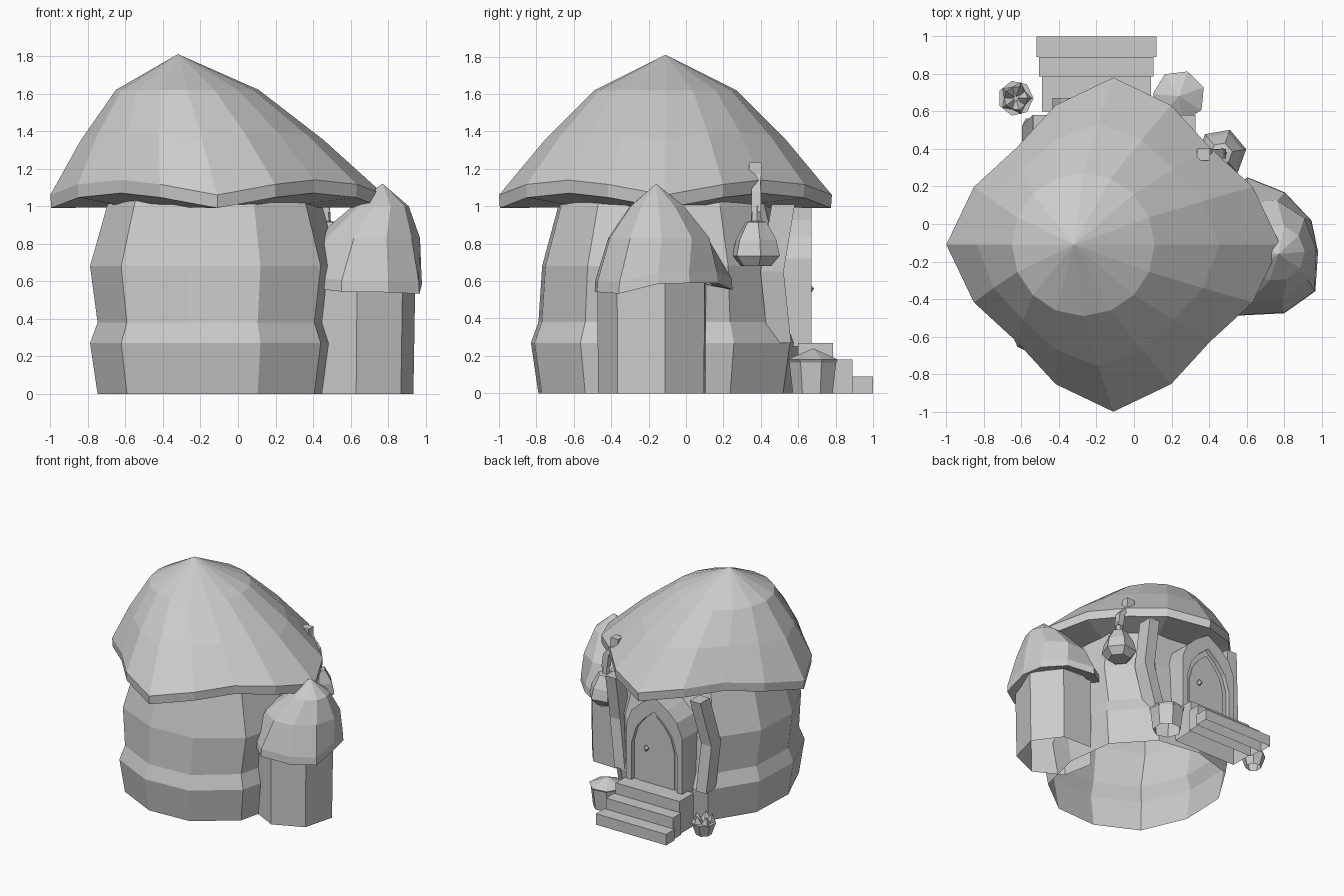
import bpy, bmesh
from math import sin, cos, pi, radians
from mathutils import Vector

if "Cube" in bpy.data.objects:
    bpy.data.objects.remove(bpy.data.objects["Cube"])

clay = bpy.data.materials.new("plain_grey")
clay.use_nodes = True
GREY = (0.6, 0.6, 0.6, 1)
clay.diffuse_color = GREY
clay.node_tree.nodes["Principled BSDF"].inputs["Base Color"].default_value = GREY


def finish(name, bm):
    bmesh.ops.recalc_face_normals(bm, faces=bm.faces)
    me = bpy.data.meshes.new(name)
    bm.to_mesh(me)
    bm.free()
    me.materials.append(clay)
    ob = bpy.data.objects.new(name, me)
    bpy.context.collection.objects.link(ob)


def loft(name, rings, caps=(True, True)):
    """Skin a list of rings of points; a ring of one point closes to a tip."""
    bm = bmesh.new()
    loops = [[bm.verts.new(p) for p in r] for r in rings]
    for a, b in zip(loops, loops[1:]):
        for i in range(len(a)):
            j = (i + 1) % len(a)
            if len(b) == 1:
                bm.faces.new((a[i], a[j], b[0]))
            else:
                bm.faces.new((a[i], a[j], b[j], b[i]))
    for end, cap in zip((loops[0], loops[-1]), caps):
        if cap and len(end) > 2:
            bm.faces.new(end)
    finish(name, bm)


OPEN = (False, False)
OPEN_BASE = (False, True)


def ring(n, x, y, z, rx, ry=None, turn=0.0, wave=None):
    """Polygon ring; wave(angle) returns (radius factor, height offset)."""
    pts = []
    for i in range(n):
        t = radians(turn) + 2 * pi * i / n
        k, dz = wave(t) if wave else (1, 0)
        pts.append((x + rx * k * cos(t), y + (ry or rx) * k * sin(t), z + dz))
    return pts


def beam(name, path, w, d):
    """Square timber through the points of a mostly upright path."""
    loft(name, [[(x - w, y - d, z), (x + w, y - d, z), (x + w, y + d, z), (x - w, y + d, z)]
                for x, y, z in path])


def arch(cx, half, y, z0, spring, top):
    """Pointed arch outline at depth y."""
    pts = [(cx + half, y, z0)]
    for s, steps in ((1, range(4)), (-1, range(2, -1, -1))):
        for i in steps:
            f = i / 3
            pts.append((cx + s * half * (1 - f ** 1.5), y, spring + (top - spring) * f ** 0.75))
    return pts + [(cx - half, y, z0)]


# Main round house, open underneath
bulge = lambda t: (1 + 0.07 * abs(sin(2 * t)), 0)
BODY = [(0, .62, .675), (.27, .66, .715), (.38, .62, .675), (.68, .66, .655), (1, .57, .57), (1.1, .53, .53)]
loft("house_wall", [ring(11, -.125, -.11, z, rx, ry, -102, bulge) for z, rx, ry in BODY], OPEN)


# Drooping main roof with a scalloped eave
def scallop(t):
    f = abs(sin(2 * t))
    return 1 - .18 * f ** 1.8, .08 * f


eave = ring(16, -.11, -.11, 1.06, .89, wave=scallop)
lip = ring(16, -.11, -.11, .99, .885, wave=scallop)
under = ring(16, -.12, -.11, .995, .5)
shoulder = ring(16, -.27, -.11, 1.62, .38)
middle = [Vector(a).lerp(Vector(b), .5) + Vector((.012 * cos(i * pi / 8), .012 * sin(i * pi / 8), .012))
          for i, (a, b) in enumerate(zip(eave, shoulder))]
loft("main_roof", [under, lip, eave, middle, shoulder, [(-.32, -.11, 1.81)]], OPEN)

# Side tower, open underneath, and its drooping cap
loft("tower_wall", [ring(7, .64, -.17, 0, .3, turn=-92), ring(7, .645, -.17, .6, .305, turn=-92)], OPEN)
CAP = [(-105, .385), (-67, .39), (-37, .4), (-5, .335), (25, .33),
       (62, .33), (97, .375), (140, .34), (180, .34), (220, .36)]


def cap_ring(z, k):
    """Uneven cap edge whose longer corners hang lower."""
    return [(.65 + r * k * cos(radians(a)), -.12 + r * k * sin(radians(a)), z - .8 * (r - .335))
            for a, r in CAP]


loft("tower_roof", [
    cap_ring(.61, .7), cap_ring(.585, .99), cap_ring(.645, .98),
    ring(10, .69, -.145, .83, .28, turn=-105),
    ring(10, .76, -.155, 1.0, .15, turn=-105),
    [(.77, -.16, 1.12)]], OPEN)

# Back steps, hollow below
for i, (y0, y1) in enumerate(((.6, .785), (.785, .89), (.89, 1))):
    x0, x1 = -.49 - .015 * i, .09 + .015 * i
    rect = lambda z: [(x0, y0, z), (x1, y0, z), (x1, y1, z), (x0, y1, z)]
    loft(f"step_{3 - i}", [rect(0), rect(.27 - .09 * i)], OPEN_BASE)

# Arched doorway: surround with an opening, door set inside
DOOR_X = -.18
outer = lambda y: arch(DOOR_X, .255, y, .25, .72, 1.0)
inner = lambda y: arch(DOOR_X, .205, y, .25, .58, .88)
bm = bmesh.new()
fo, fi, bo, bi = [[bm.verts.new(p) for p in pts] for pts in (outer(.67), inner(.67), outer(.3), inner(.3))]
for a, b in ((fo, fi), (fo, bo), (fi, bi), (bo, bi)):
    for i in range(len(a) - 1):
        bm.faces.new((a[i], a[i + 1], b[i + 1], b[i]))
for i in (0, -1):
    bm.faces.new((fo[i], fi[i], bi[i], bo[i]))
finish("door_surround", bm)
loft("door", [inner(.5), inner(.635)])
loft("door_inset", [arch(DOOR_X, .165, y, .27, .57, .83) for y in (.63, .643)])
loft("door_knob", [ring(4, -.1, .66, .535, .008), ring(4, -.1, .66, .56, .025), [(-.1, .66, .585)]])

# Bent timbers on both sides of the doorway
beam("left_post", [(.21, .5, .27), (.28, .46, .65), (.28, .52, 1.01)], .047, .062)
beam("right_post", [(-.53, .5, .27), (-.55, .46, .65), (-.49, .52, 1.01)], .047, .062)

# Hanging lantern on a crooked bracket
LX, LY = .465, .375
loft("lantern", [ring(6, LX, LY, z, r, turn=10) for z, r in
                 ((.68, .085), (.735, .135), (.82, .115), (.915, .06), (.92, .03), (1.0, .025))])
beam("lantern_bracket", [(.465, .375, .97), (.45, .375, 1.08), (.39, .37, 1.15)], .025, .025)
beam("bracket_end", [(.40, .365, 1.12), (.37, .37, 1.17), (.37, .37, 1.235)], .035, .033)

# Large planter with a low mound
loft("left_planter", [ring(7, .24, .68, z, r, turn=20) for z, r in ((0, .11), (.17, .13))], OPEN)
loft("planter_mound", [ring(7, .24, .68, .165, .13, turn=20), ring(7, .24, .68, .18, .14, turn=20),
                       [(.24, .68, .24)]])

# Small planter with pointed sprouts
loft("right_planter", [ring(7, -.63, .67, z, r) for z, r in ((0, .06), (.1, .095))], OPEN_BASE)
for i in range(5):
    t = 2 * pi * i / 5
    x, y = -.63 + .045 * cos(t), .67 + .045 * sin(t)
    loft(f"sprout_{i + 1}", [ring(4, x, y, .09, .045, turn=72 * i),
                             [(x + .02 * cos(t), y + .02 * sin(t), .165)]])
